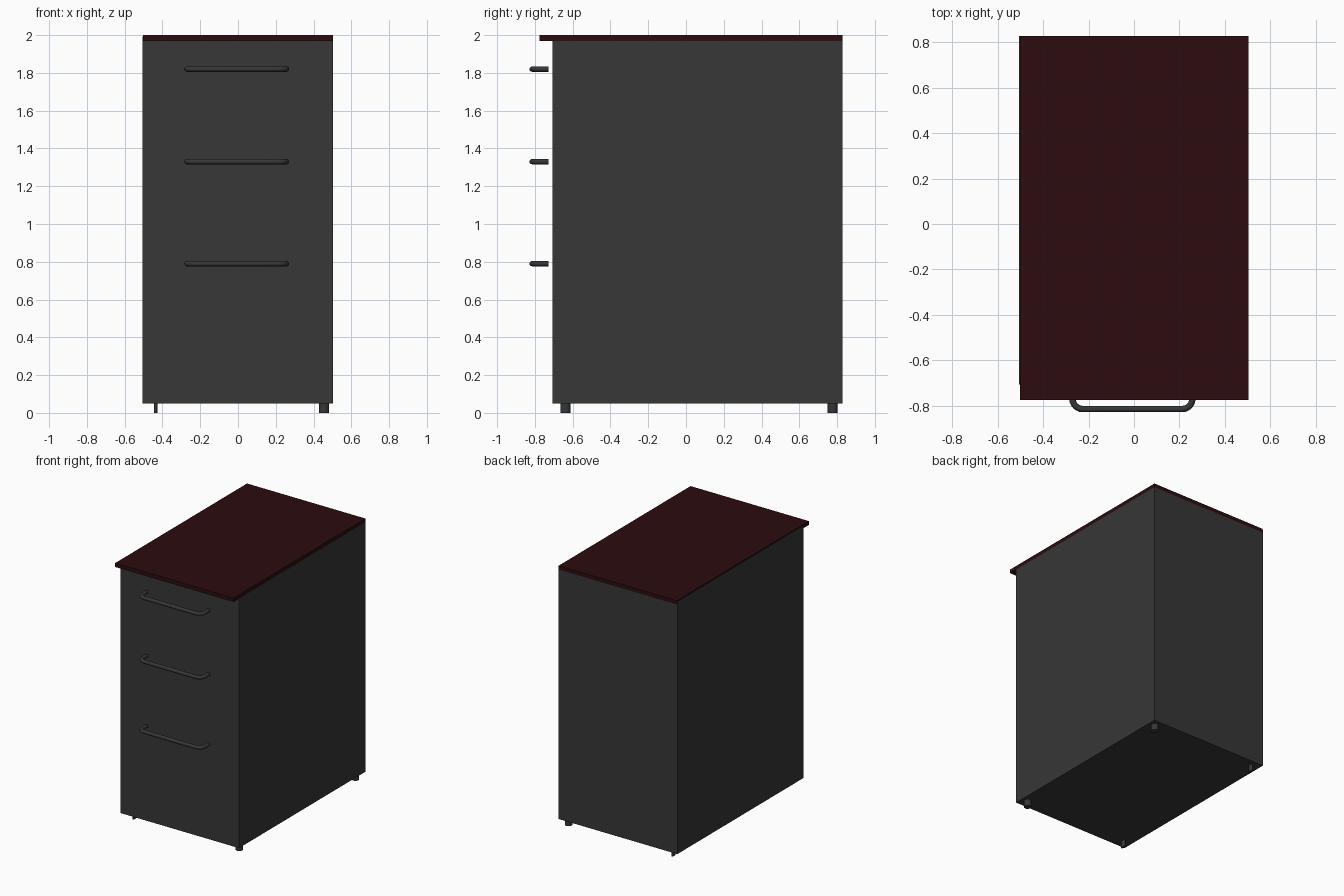
import bpy, math
from mathutils import Vector

if "Cube" in bpy.data.objects:
    bpy.data.objects.remove(bpy.data.objects["Cube"])


def material(name, rgb):
    m = bpy.data.materials.new(name)
    m.diffuse_color = (*rgb, 1)
    m.use_nodes = True
    m.node_tree.nodes["Principled BSDF"].inputs["Base Color"].default_value = m.diffuse_color
    return m


GREY = material("charcoal grey", (0.038, 0.038, 0.038))
RED = material("dark red wood", (0.025, 0.0037, 0.0045))


def box(name, lo, hi, mat):
    lo, hi = Vector(lo), Vector(hi)
    bpy.ops.mesh.primitive_cube_add(size=1, location=(lo + hi) / 2)
    o = bpy.context.object
    o.name = name
    o.scale = hi - lo
    bpy.ops.object.transform_apply(location=False, rotation=False, scale=True)
    o.data.materials.append(mat)
    return o


# Cabinet body, overhanging top and the thin side panel that caps the top's left edge
box("cabinet_body", (-0.506, -0.708, 0.05), (0.504, 0.828, 1.97), GREY)
box("cabinet_top", (-0.503, -0.775, 1.97), (0.504, 0.828, 2.0), RED)
box("left_edge_strip", (-0.506, -0.705, 1.97), (-0.503, 0.828, 1.992), GREY)


# Bent tube handles
def handle(name, z):
    cx, half, front, back, r = -0.007, 0.264, -0.815, -0.727, 0.045
    right = [(half, back)]
    for i in range(7):
        a = math.radians(15 * i)
        right.append((half - r + r * math.cos(a), front + r - r * math.sin(a)))
    path = right + [(-x, y) for x, y in reversed(right)]
    cu = bpy.data.curves.new(name, 'CURVE')
    cu.dimensions = '3D'
    cu.bevel_depth = 0.014
    cu.bevel_resolution = 4
    cu.use_fill_caps = True
    sp = cu.splines.new('POLY')
    sp.points.add(len(path) - 1)
    for p, (x, y) in zip(sp.points, path):
        p.co = (cx + x, y, z, 1)
    o = bpy.data.objects.new(name, cu)
    bpy.context.collection.objects.link(o)
    bpy.ops.object.select_all(action='DESELECT')
    o.select_set(True)
    bpy.context.view_layer.objects.active = o
    bpy.ops.object.convert(target='MESH')
    o = bpy.context.object
    o.name = name
    o.data.materials.clear()
    o.data.materials.append(GREY)
    bpy.ops.object.shade_smooth_by_angle(angle=math.radians(40))


for label, z in (("upper", 1.82), ("middle", 1.33), ("lower", 0.79)):
    handle(label + "_drawer_handle", z)


# Feet: round on the right, narrow on the left
for side, x, w, d in (("right", 0.456, 0.053, 0.053), ("left", -0.435, 0.019, 0.04)):
    for end, y in (("front", -0.638), ("back", 0.776)):
        bpy.ops.mesh.primitive_cylinder_add(vertices=20, radius=0.5, depth=1,
                                            location=(x, y, 0.0255))
        o = bpy.context.object
        o.name = f"{end}_{side}_foot"
        o.scale = (w, d, 0.051)
        bpy.ops.object.transform_apply(location=False, rotation=False, scale=True)
        o.data.materials.append(GREY)
        bpy.ops.object.shade_smooth_by_angle(angle=math.radians(40))
